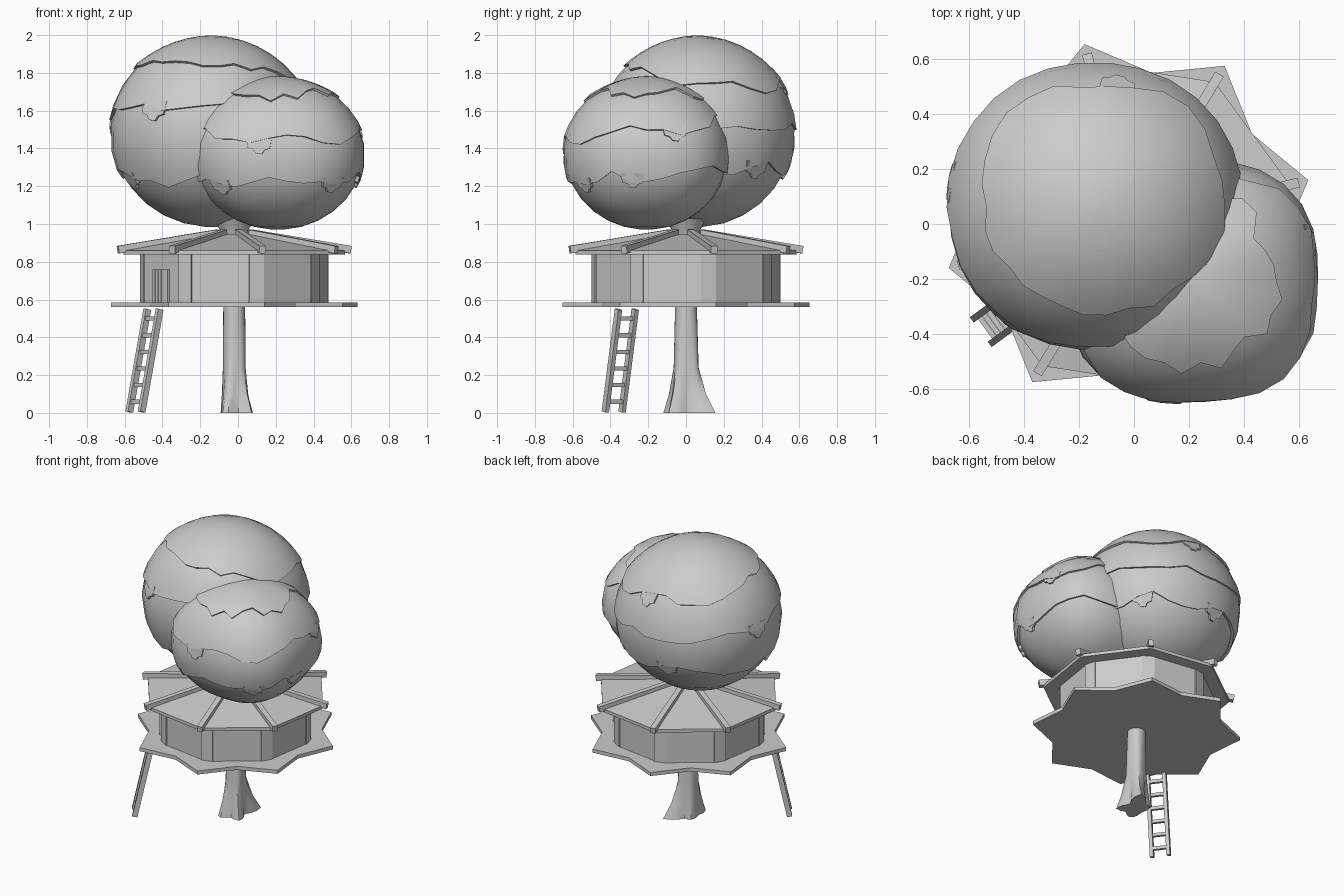
import bpy, math, random
from mathutils import Vector

if "Cube" in bpy.data.objects:
    bpy.data.objects.remove(bpy.data.objects["Cube"])

random.seed(4)
C = Vector((-0.02, 0, 0))          # axis of trunk and house
TURN = 13.7                        # rotation of the octagon, degrees


def polar(r, deg, z):
    a = math.radians(deg)
    return C + Vector((r * math.cos(a), r * math.sin(a), z))


def make(name, verts, faces, smooth=None):
    me = bpy.data.meshes.new(name)
    me.from_pydata([tuple(v) for v in verts], [], faces)
    ob = bpy.data.objects.new(name, me)
    bpy.context.collection.objects.link(ob)
    if smooth:
        bpy.ops.object.select_all(action='DESELECT')
        ob.select_set(True)
        bpy.context.view_layer.objects.active = ob
        bpy.ops.object.shade_smooth_by_angle(angle=math.radians(smooth))
    return ob


def loft(name, rings, smooth=None):
    """Skin equal-length rings from bottom to top and cap both ends."""
    n = len(rings[0])
    verts = [v for r in rings for v in r]
    faces = [(k * n + i, k * n + (i + 1) % n, (k + 1) * n + (i + 1) % n, (k + 1) * n + i)
             for k in range(len(rings) - 1) for i in range(n)]
    faces += [tuple(reversed(range(n))), tuple(range(len(verts) - n, len(verts)))]
    return make(name, verts, faces, smooth)


def beam(name, p, q, side, w, h):
    """Rectangular bar from p to q, w wide along side and h deep."""
    d = (q - p).normalized()
    side = side.normalized()
    up = side.cross(d).normalized()
    ring = lambda c: [c + side * (sx * w / 2) + up * (sy * h / 2)
                      for sx, sy in ((-1, -1), (1, -1), (1, 1), (-1, 1))]
    return loft(name, [ring(p), ring(q)])


def tangent(deg):
    a = math.radians(deg)
    return Vector((-math.sin(a), math.cos(a), 0))


# trunk with uneven roots and a spread top
roots = {60: 0.18, 135: 0.09, 248: 0.135, 315: 0.13}
def trunk_ring(z, r, flare):
    out = []
    for i in range(24):
        a = i * 15
        rr = r
        for ra, length in roots.items():
            d = abs((a - ra + 180) % 360 - 180)
            rr = max(rr, r + flare * (length - r) * max(0, 1 - d / 42))
        out.append(polar(rr, a, z))
    return out
loft("trunk", [trunk_ring(*t) for t in ((0, 0.068, 1), (0.1, 0.064, 0.5), (0.24, 0.06, 0.12),
                                        (0.55, 0.058, 0), (0.9, 0.055, 0), (0.95, 0.065, 0),
                                        (1.03, 0.11, 0))], 40)

# eight-pointed star deck
star = [(0.672 if k % 2 == 0 else 0.555, TURN + 22.5 * k) for k in range(16)]
loft("deck", [[polar(r, a, z) for r, a in star] for z in (0.56, 0.585)])

# octagonal walls with flat corner posts
corners = [TURN + 45 * k for k in range(8)]
wall = [(0.5, a + s) for a in corners for s in (-4.6, 4.6)]
loft("walls", [[polar(r, a, z) for r, a in wall] for z in (0.58, 0.85)])
for k, a in enumerate(corners):
    beam(f"corner_post_{k}", polar(0.492, a, 0.58), polar(0.492, a, 0.85), tangent(a), 0.08, 0.025)

# roof panels and ridge beams
loft("roof", [[polar(r, a, z) for a in corners]
              for r, z in ((0.603, 0.838), (0.603, 0.86), (0.11, 0.945))])
for k, a in enumerate(corners):
    beam(f"roof_beam_{k}", polar(0.633, a, 0.864), polar(0.10, a, 0.95), tangent(a), 0.036, 0.04)

# plank door on the ladder side
LAD = TURN + 202.5
t = tangent(LAD)
for k in range(5):
    p = polar(0.478, LAD, 0.585) + t * (0.028 * (k - 2))
    beam(f"door_plank_{k}", p, p + Vector((0, 0, 0.175)), t, 0.024, 0.02)

# ladder
foot, head = polar(0.648, LAD, 0.005), polar(0.53, LAD, 0.548)
for s in (-1, 1):
    beam(f"ladder_rail_{s}", foot + t * 0.055 * s, head + t * 0.055 * s, t, 0.024, 0.034)
for k in range(6):
    c = foot.lerp(head, 0.1 + 0.162 * k)
    beam(f"ladder_rung_{k}", c - t * 0.05, c + t * 0.05, Vector((0, 0, 1)), 0.022, 0.018)


# foliage: a squarish ellipsoid core with overhanging ragged caps and leaf tufts
SEG = 30
def foliage(name, centre, radii, power, edges, tufts):
    centre = Vector(centre)

    def point(phi, a, s):
        c, n = math.cos(a), math.sin(a)
        q = math.sin(phi) / (abs(c) ** power + abs(n) ** power) ** (1 / power)
        d = (q * c, q * n, math.cos(phi))
        return centre + Vector([d[i] * radii[i] * s for i in range(3)])

    az = [2 * math.pi * i / SEG for i in range(SEG)]
    core = [[point(math.pi * (1 - (k + 0.3) / 14.6), a, 0.98) for a in az] for k in range(15)]
    loft(f"{name}_core", core, 40)
    for n, (z, amp, phase) in enumerate(edges):

        def edge(a, jag=0.0):
            zz = z + amp * math.sin(a + phase) + 0.022 * math.sin(5 * a + 2 * n) + jag
            return math.acos(max(-1, min(1, (zz - centre.z) / radii[2])))
        ends = [edge(a, random.uniform(-0.025, 0.025)) for a in az]
        rings = [[point(e, a, 0.95) for a, e in zip(az, ends)]]
        for f in (1, 0.9, 0.75, 0.6, 0.45, 0.3, 0.15, 0.03):
            rings.append([point(e * f, a, 0.984 + 0.03 * f ** 3) for a, e in zip(az, ends)])
        loft(f"{name}_cap_{n}", rings, 40)

        # scalloped tufts hanging below this edge
        for j, deg in enumerate(tufts[n]):
            a0 = math.radians(deg)
            e0 = edge(a0)
            shape = ((-0.15, -0.06), (-0.13, 0.06), (-0.07, 0.08), (-0.04, 0.13), (0.03, 0.14),
                     (0.06, 0.09), (0.12, 0.07), (0.14, -0.06))
            loft(f"{name}_tuft_{n}_{j}", [[point(e0 + v, a0 + u, s) for u, v in shape]
                                          for s in (0.95, 1.01)])


foliage("large_foliage", (-0.142, 0.06, 1.49), (0.535, 0.52, 0.516), 2.1,
        ((1.79, 0.06, math.radians(215)), (1.56, 0.07, math.radians(200)),
         (1.26, 0.04, math.radians(0))),
        ((80,), (235, 170), (205, 100, 40)))
foliage("small_foliage", (0.21, -0.208, 1.375), (0.462, 0.442, 0.414), 2.5,
        ((1.69, 0.01, 0), (1.49, 0.05, 0), (1.25, 0.03, 0)),
        ((), (258, 20), (228, 310, 350)))
